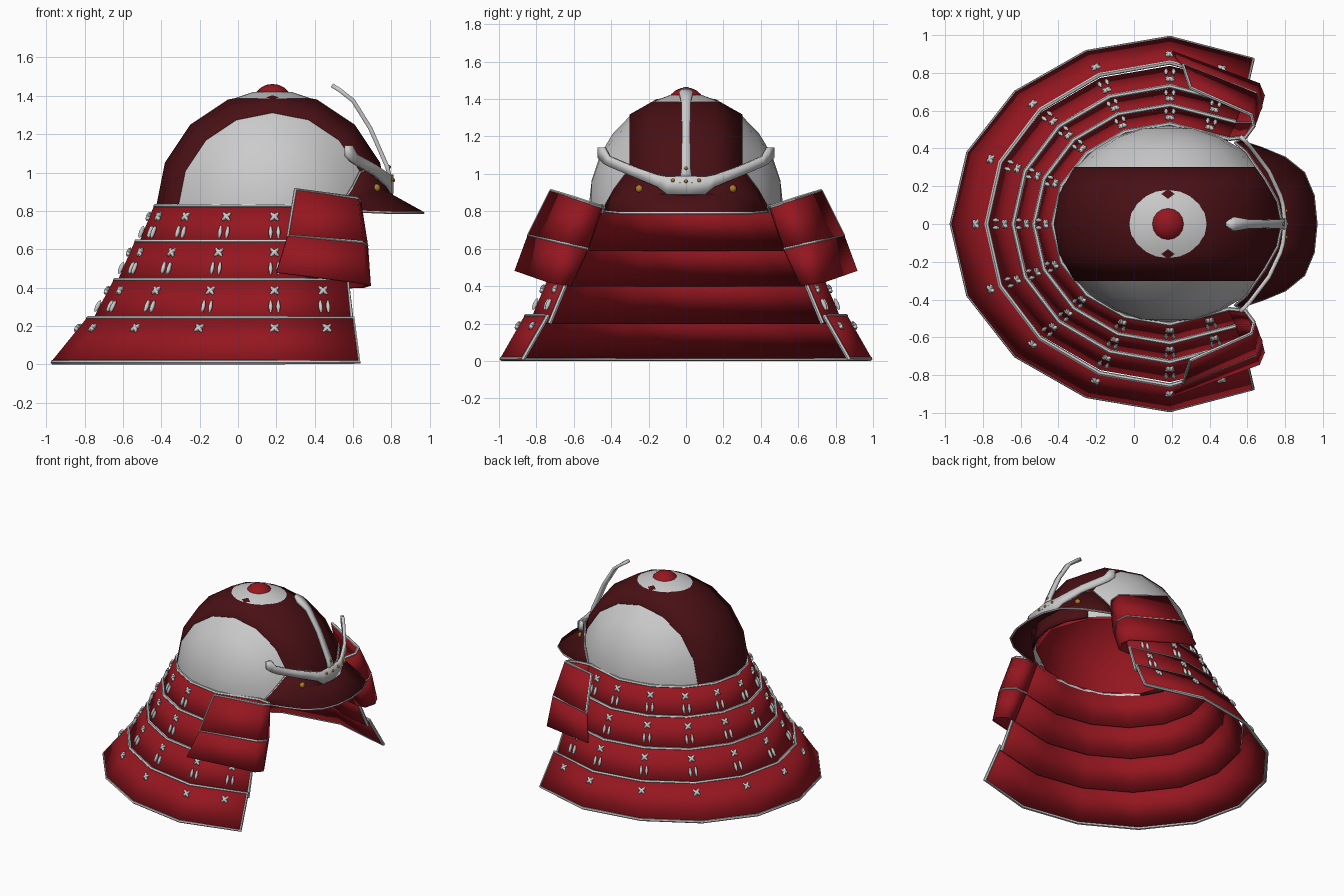
import bpy, bmesh
from math import sin, cos, pi, radians, sqrt
from mathutils import Vector, Matrix

if "Cube" in bpy.data.objects:
    bpy.data.objects.remove(bpy.data.objects["Cube"])


def material(name, rgb):
    m = bpy.data.materials.new(name)
    m.diffuse_color = (*rgb, 1)
    m.use_nodes = True
    m.node_tree.nodes["Principled BSDF"].inputs["Base Color"].default_value = m.diffuse_color
    return m


RED = material("red_lacquer", (0.30, 0.008, 0.014))
DARK = material("dark_lacquer", (0.065, 0.005, 0.007))
WHITE = material("white_cord", (0.8, 0.8, 0.8))
GOLD = material("gold", (0.4, 0.2, 0.02))
CX, CZ = 0.18, 0.82          # dome centre


def finish(ob, mat, angle=40):
    bpy.ops.object.select_all(action='DESELECT')
    ob.select_set(True)
    bpy.context.view_layer.objects.active = ob
    if mat:
        ob.data.materials.append(mat)
    bpy.ops.object.shade_smooth_by_angle(angle=radians(angle))
    return ob


def from_bm(name, bm, mat, angle=40):
    me = bpy.data.meshes.new(name)
    bmesh.ops.recalc_face_normals(bm, faces=bm.faces)
    bm.to_mesh(me)
    bm.free()
    ob = bpy.data.objects.new(name, me)
    bpy.context.collection.objects.link(ob)
    return finish(ob, mat, angle)


def loft(name, rows, mat, thick=0.016):
    """Sheet through rows of points, given some thickness."""
    bm = bmesh.new()
    vs = [[bm.verts.new(p) for p in r] for r in rows]
    for a, b in zip(vs, vs[1:]):
        for i in range(len(a) - 1):
            bm.faces.new((a[i], a[i + 1], b[i + 1], b[i]))
    bmesh.ops.remove_doubles(bm, verts=bm.verts, dist=1e-4)
    ob = from_bm(name, bm, mat)
    if thick:
        m = ob.modifiers.new("thickness", 'SOLIDIFY')
        m.thickness, m.offset = thick, 0
    return ob


def trim(name, pts, r=0.012, closed=False):
    """Grey edging bar along a polyline."""
    cu = bpy.data.curves.new(name, 'CURVE')
    cu.dimensions = '3D'
    cu.bevel_depth, cu.bevel_resolution, cu.use_fill_caps = r, 1, True
    sp = cu.splines.new('POLY')
    sp.points.add(len(pts) - 1)
    for q, p in zip(sp.points, pts):
        q.co = (*p, 1)
    sp.use_cyclic_u = closed
    ob = bpy.data.objects.new(name, cu)
    bpy.context.collection.objects.link(ob)
    bpy.ops.object.select_all(action='DESELECT')
    ob.select_set(True)
    bpy.context.view_layer.objects.active = ob
    bpy.ops.object.convert(target='MESH')
    return finish(bpy.context.object, None)


def flip(pts):
    return [Vector((p[0], -p[1], p[2])) for p in pts]


def both(half):
    """Mirror a half row that starts on y = 0."""
    return flip(half)[:0:-1] + [Vector(p) for p in half]


# Dome: ellipsoid strips with their poles on the y axis
def dome(name, lats, mat, s=1.0, thick=0.0):
    rows = []
    for la in lats:
        c, y = cos(radians(la)), 0.52 * s * sin(radians(la))
        arc = [(CX - 0.6 * s * c * cos(pi * i / 8), y, CZ + 0.6 * s * c * sin(pi * i / 8)) for i in range(9)]
        rows.append([(arc[0][0], y, 0.79)] + arc + [(arc[8][0], y, 0.79)])
    return loft(name, rows, mat, thick)


dome("dome_band", (-35, -17.5, 0, 17.5, 35), DARK, 1.0, 0.014)
dome("dome_side_left", (35, 49, 62, 76, 90), None)
dome("dome_side_right", (-35, -49, -62, -76, -90), None)
dome("dome_lining", (-90, -65, -35, 0, 35, 65, 90), RED, 0.96)

# Crown ring and knob
bm = bmesh.new()
bmesh.ops.create_cone(bm, cap_ends=True, segments=20, radius1=0.205, radius2=0.1, depth=0.035,
                      matrix=Matrix.Translation((CX, 0, 1.403)) @ Matrix.Diagonal((1, 0.88, 1, 1)))
from_bm("crown_ring", bm, None)
bm = bmesh.new()
bmesh.ops.create_uvsphere(bm, u_segments=16, v_segments=10, radius=0.1,
                          matrix=Matrix.Translation((CX, 0, 1.37)) @ Matrix.Diagonal((1, 1, 0.92, 1)))
from_bm("crown_knob", bm, RED)


# Neck guard: four flared plates, each (rx, ry, end x, end y, z) at top and bottom
def ring(rx, ry, ex, ey, z):
    return [Vector((0.19 - rx * cos(pi * k / 8), ry * sin(pi * k / 8), z)) for k in range(5)] + [Vector((ex, ey, z))]


PLATES = [((.62, .53, .50, .45, .825), (.715, .61, .54, .53, .59)),
          ((.72, .63, .54, .54, .64), (.825, .71, .57, .62, .40)),
          ((.83, .73, .57, .63, .44), (.955, .83, .595, .73, .20)),
          ((.97, .855, .60, .74, .24), (1.155, .985, .63, .87, .012))]
cords = bmesh.new()


def bead(pos, axis, side, length, width):
    n = axis.cross(side).normalized()
    m = Matrix((axis * length, side * width, n * width)).transposed().to_4x4()
    bmesh.ops.create_uvsphere(cords, u_segments=6, v_segments=4, radius=1, matrix=Matrix.Translation(pos) @ m)


for i, (t, b) in enumerate(PLATES):
    T, B = ring(*t), ring(*b)
    top, bot = both(T), both(B)
    loft(f"neck_plate_{i + 1}", [top, bot], RED)
    if i < 2:
        trim(f"neck_trim_{i + 1}", top)
    elif i == 2:
        trim(f"neck_trim_{i + 1}", [bot[0]] + top + [bot[-1]])
    else:
        trim(f"neck_trim_{i + 1}", top + bot[::-1], closed=True)
    # Cord knots and paired laces at each corner of the plate
    T.append(T[4].lerp(T[5], 0.65))
    B.append(B[4].lerp(B[5], 0.65))
    for k in (0, 1, 2, 3, 4, 6):
        ang = pi * min(k, 4.6) / 8
        tan = Vector((t[0] * sin(ang), t[1] * cos(ang), 0)).normalized()
        for s in ((1,) if k == 0 else (1, -1)):
            m = Vector((1, s, 1))
            p, q, u = T[k] * m, B[k] * m, tan * m
            up = (p - q).normalized()
            u = (u - up * u.dot(up)).normalized()
            n = u.cross(up)
            if n.dot(p - Vector((0.19, 0, p.z))) < 0:
                n = -n
            c = p.lerp(q, 0.25) + n * 0.014
            for d in (1, -1):
                bead(c, (u + up * d).normalized(), (up - u * d).normalized(), 0.035, 0.013)
                if i < 3:
                    bead(p.lerp(q, 0.6) + n * 0.018 + u * 0.02 * d, up, u, 0.04, 0.012)
from_bm("cords", cords, WHITE, 60)

# Turned-back side flaps: upper and lower panel folded around the plate ends
F1 = [(.50, .45, .825), (.59, .46, .825), (.635, .52, .845), (.62, .58, .865), (.30, .72, .91)]
F2 = [(.54, .53, .595), (.63, .53, .60), (.67, .62, .62), (.645, .69, .635), (.26, .84, .67)]
F3 = [(.57, .62, .40), (.65, .62, .40), (.685, .68, .41), (.66, .74, .42), (.20, .91, .48)]
for side, fn in (("left", lambda r: [Vector(p) for p in r]), ("right", flip)):
    a, b, c = fn(F1), fn(F2), fn(F3)
    loft(f"flap_upper_{side}", [a, b], RED)
    loft(f"flap_lower_{side}", [b, c], RED)
    trim(f"flap_trim_{side}", a + b[::-1], 0.011)

# Brow plate and brim
def dome_x(y, z, off=0.018):
    return CX + off + 0.6 * sqrt(max(0, 1 - (y / .52) ** 2 - ((z - CZ) / .6) ** 2))


UP = [(0, .95), (.12, .98), (.24, 1.02), (.32, 1.0), (.38, .92), (.43, .83)]
MID = [(0, .88), (.12, .89), (.24, .89), (.33, .88), (.385, .85), (.435, .815)]
upper = both([(dome_x(y, z), y, z) for y, z in UP])
mid = both([(dome_x(y, z, 0.026), y, z) for y, z in MID])
brim = both([(.965, 0, .79), (.95, .15, .79), (.90, .27, .79), (.80, .35, .79), (.68, .40, .795), (.56, .44, .80)])
loft("brim", [upper, mid, brim], DARK, 0.012)
trim("brim_trim", upper + brim[::-1], 0.007, True)

# Front crest: curved arms and a tall swept spike
ARM = [(0, .89, .99), (.10, .89, .985), (.15, .93, .995), (.28, .985, 1.04), (.41, 1.04, 1.095), (.435, 1.055, 1.14),
       (.465, 1.085, 1.14)]
loft("crest_arms", [both([(.80 - 1.1 * y * y, y, z[k]) for y, *z in ARM]) for k in (0, 1)], None, 0.022)
SPIKE = [(.797, .95, .035), (.778, 1.03, .024), (.69, 1.23, .022), (.60, 1.375, .024), (.53, 1.43, .037),
         (.49, 1.455, .012)]
loft("crest_spike", [[(x, -w, z), (x, w, z)] for x, z, w in SPIKE], None, 0.022)

# Gold rivets
bm = bmesh.new()
for x, y, z, r in ((dome_x(.25, .92, .026), .25, .92, .021), (dome_x(.25, .92, .026), -.25, .92, .021),
                   (.81, 0, .96, .01), (.805, .07, .965, .01), (.805, -.07, .965, .01), (.788, 0, 1.03, .01)):
    bmesh.ops.create_uvsphere(bm, u_segments=10, v_segments=6, radius=r, matrix=Matrix.Translation((x, y, z)))
from_bm("rivets", bm, GOLD)
